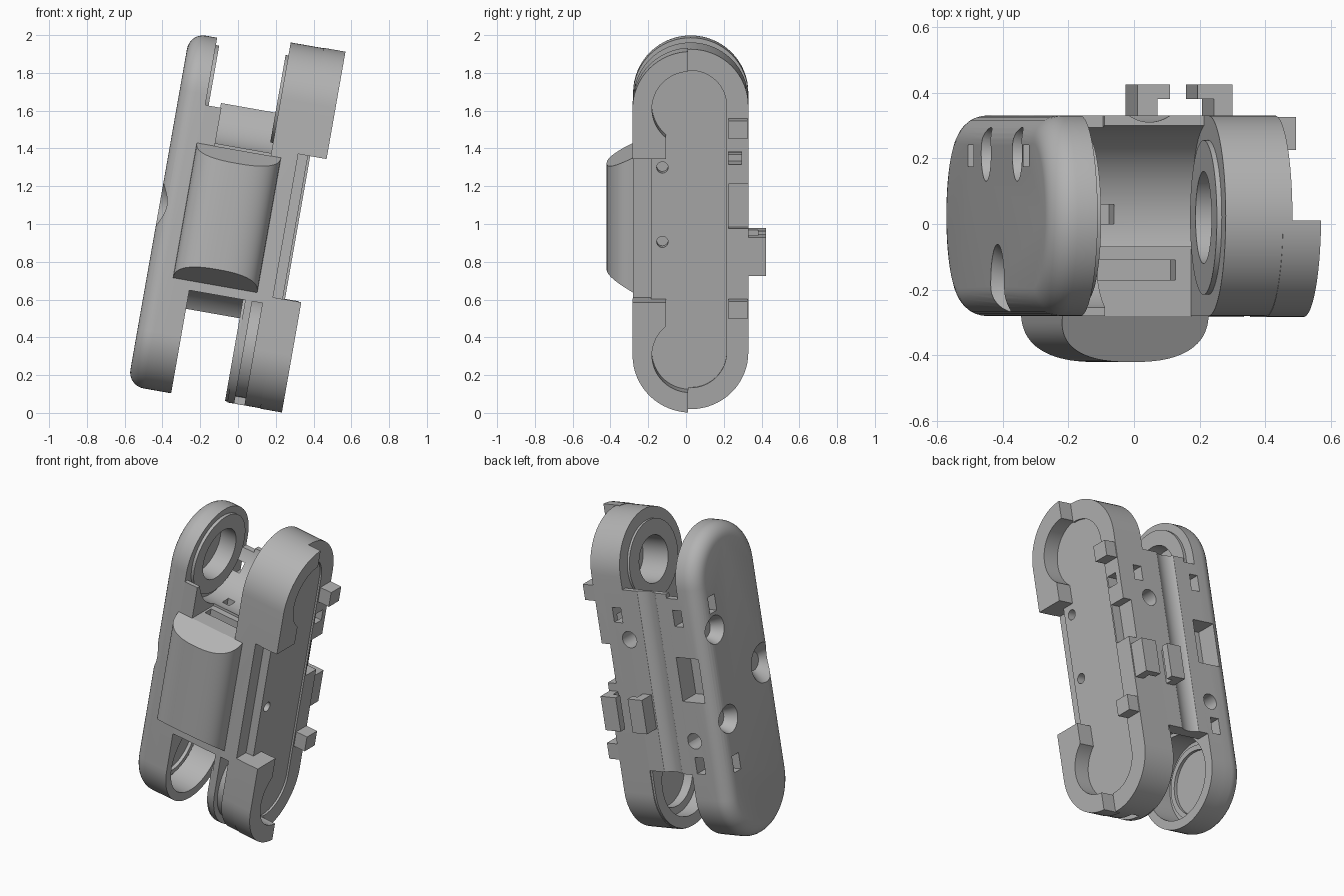
import bpy, bmesh, math
from mathutils import Matrix, Vector

cube = bpy.data.objects.get("Cube")
if cube:
    bpy.data.objects.remove(cube, do_unlink=True)

grey = bpy.data.materials.new("plain_grey")
grey.use_nodes = True
COLOR = (0.45, 0.45, 0.45, 1)
grey.diffuse_color = COLOR
grey.node_tree.nodes["Principled BSDF"].inputs["Base Color"].default_value = COLOR

# Everything is built upright, then leaned about y
LEAN = Matrix.Translation((0, 0, 1)) @ Matrix.Rotation(math.radians(10), 4, 'Y')
CY, R = 0.025, 0.305            # rounded end centre and radius
HUB_Y = 0.02                    # hub axis
LT, LB = 0.647, -0.639          # left end centres
RT, RB = 0.69, -0.635           # right end centres


def box(x0, x1, y0, y1, z0, z1):
    bm = bmesh.new()
    bmesh.ops.create_cube(bm, size=1)
    for v in bm.verts:
        v.co = ((x0 + x1) / 2 + v.co.x * (x1 - x0), (y0 + y1) / 2 + v.co.y * (y1 - y0),
                (z0 + z1) / 2 + v.co.z * (z1 - z0))
    return bm


def rod(a, b, r0, r1=None):
    """Cylinder or cone from point a to point b."""
    a, b = Vector(a), Vector(b)
    bm = bmesh.new()
    bmesh.ops.create_cone(bm, cap_ends=True, segments=64, radius1=r0,
                          radius2=r0 if r1 is None else r1, depth=(b - a).length)
    turn = Vector((0, 0, 1)).rotation_difference(b - a).to_matrix().to_4x4()
    bm.transform(Matrix.Translation((a + b) / 2) @ turn)
    return bm


def disc(x0, x1, z, r):
    return rod((x0, HUB_Y, z), (x1, HUB_Y, z), r)


def stadium(x0, x1, top, bottom, r, round_edge=0):
    """Slab with half-round ends, optionally rounded on the x0 side."""
    bm = bmesh.new()
    n = 32
    ring = []
    for z, start in ((top, 0), (bottom, math.pi)):
        for i in range(n + 1):
            a = start + math.pi * i / n
            ring.append(bm.verts.new((x0, CY + r * math.cos(a), z + r * math.sin(a))))
    face = bm.faces.new(ring)
    out = bmesh.ops.extrude_face_region(bm, geom=[face])
    bmesh.ops.translate(bm, vec=(x1 - x0, 0, 0),
                        verts=[g for g in out["geom"] if isinstance(g, bmesh.types.BMVert)])
    bmesh.ops.recalc_face_normals(bm, faces=bm.faces)
    if round_edge:
        edges = [e for e in bm.edges if all(abs(v.co.x - x0) < 1e-5 for v in e.verts)]
        bmesh.ops.bevel(bm, geom=edges, offset=round_edge, segments=8, profile=0.5, affect='EDGES')
    return bm


def make(name, bm):
    mesh = bpy.data.meshes.new(name)
    bm.to_mesh(mesh)
    bm.free()
    ob = bpy.data.objects.new(name, mesh)
    bpy.context.collection.objects.link(ob)
    return ob


def part(name, bm, cuts=()):
    """Build a part, subtract the cutters, shade it and lean it."""
    ob = make(name, bm)
    tools = []
    for c in cuts:
        tool = make("cutter", c)
        tool.hide_render = True
        mod = ob.modifiers.new("cut", 'BOOLEAN')
        mod.operation, mod.solver, mod.object = 'DIFFERENCE', 'EXACT', tool
        tools.append(tool)
    if tools:
        dg = bpy.context.evaluated_depsgraph_get()
        dg.update()
        baked = bpy.data.meshes.new_from_object(ob.evaluated_get(dg))
        ob.modifiers.clear()
        ob.data = baked
        for t in tools:
            bpy.data.objects.remove(t, do_unlink=True)
    ob.data.transform(LEAN)
    ob.data.materials.clear()
    ob.data.materials.append(grey)
    ob.data.shade_smooth()
    ob.data.set_sharp_from_angle(angle=math.radians(30))


def left_back_openings():
    """Windows and screw hole in the back of the left side."""
    return [box(-0.36, -0.205, 0.2, 0.4, -0.04, 0.23),
            box(-0.29, -0.23, 0.22, 0.4, 0.42, 0.52),
            box(-0.29, -0.23, 0.22, 0.4, -0.48, -0.38),
            rod((-0.245, 0.2, -0.28), (-0.245, 0.4, -0.28), 0.048)]


def right_back_hole():
    return rod((0.11, 0.2, 0.31), (0.11, 0.4, 0.31), 0.05)


# Left side: rounded outer shell with countersunk holes and small slots
cuts = left_back_openings() + [disc(-0.37, -0.2, LT + 0.015, 0.16), disc(-0.36, -0.1, LB, 0.25)]
for y, z, r in ((0.215, 0.375, 0.088), (0.215, -0.17, 0.088), (-0.18, 0.03, 0.125)):
    cuts.append(rod((-0.435, y, z), (-0.35, y, z), r, 0.055))
for z in (0.53, -0.44):
    cuts.append(box(-0.5, -0.37, 0.175, 0.24, z - 0.05, z + 0.05))
part("left_shell", stadium(-0.427, -0.28, LT, LB, R, 0.085), cuts)
part("left_inner_plate", stadium(-0.28, -0.193, LT, LB, R),
     left_back_openings() + [box(-0.5, 0, -1, 1, 0.59, 1.2), disc(-0.5, 0, 0.67, 0.285),
                             disc(-0.5, 0, LB, 0.25)])
part("left_upper_hub", disc(-0.285, -0.262, LT + 0.015, 0.25), [disc(-0.5, 0, LT + 0.015, 0.16)])
part("left_lower_ring", disc(-0.365, -0.34, LB, 0.22), [disc(-0.5, 0, LB, 0.19)])

# Centre body with roller hollows, back channel and a card slot
part("centre_body", box(-0.2, 0.112, -0.28, 0.33, -0.49, 0.615),
     [disc(-1, 1, 0.67, 0.285), box(-1, 1, -1, -0.07, 0.385, 1),
      disc(-1, 1, LB, 0.27), box(-1, 1, -1, 0.02, -1, -0.39),
      rod((-0.06, 0.42, -1), (-0.06, 0.42, 1), 0.11), right_back_hole(),
      box(-0.18, 0.06, -0.17, -0.11, 0.3, 1), box(-0.18, -0.13, 0, 0.06, 0.3, 1)])

# Front bulge: domed across, sloped at both ends
bm = bmesh.new()
rows = []
for i in range(41):
    a = math.pi * i / 40
    c, s = math.cos(a), math.sin(a)
    x = -0.063 + 0.226 * math.copysign(abs(c) ** 0.8, c)
    d = 0.14 * max(s, 0) ** 0.8
    rows.append([bm.verts.new((x, -0.28 - d, z)) for z in (-0.34 + 0.6 * d, 0.385 - 0.5 * d)])
for p, q in zip(rows, rows[1:]):
    bm.faces.new((p[0], q[0], q[1], p[1]))
bm.faces.new([r[0] for r in rows])
bm.faces.new([r[1] for r in rows])
bm.faces.new((rows[0][0], rows[0][1], rows[-1][1], rows[-1][0]))
bmesh.ops.recalc_face_normals(bm, faces=bm.faces)
part("front_bulge", bm)

# Right side body with hub openings, front step, front groove and back openings
cuts = [box(0.25, 1, -1, -0.185, -0.35, 0.42), box(0.145, 0.2, -1, 0.02, -1.2, -0.39),
        disc(0, 0.27, RT, 0.14), disc(0, 0.25, RB, 0.235),
        box(0.255, 1, 0.225, 1, 0.03, 0.27), box(0.2, 1, 0.225, 0.295, 0.375, 0.445),
        right_back_hole(), box(0.14, 0.2, 0.22, 0.4, 0.41, 0.5)]
for z in (0.357, -0.043):
    cuts.append(rod((0.25, -0.125, z), (0.4, -0.125, z), 0.03))
part("right_body", stadium(0.108, 0.302, RT, RB, R), cuts)
part("right_rim", stadium(0.295, 0.314, RT, RB, R),
     [stadium(0, 1, RT, RB, 0.19), box(0, 1, -1, 0.01, -2, 2),
      box(0, 1, 0.225, 1, 0.03, 0.27), box(0, 1, 0.225, 0.295, 0.375, 0.445)])
part("right_upper_hub", disc(0.093, 0.12, RT, 0.235), [disc(0, 1, RT, 0.14)])
part("right_lower_flange", stadium(0.095, 0.115, RB + 0.1, RB, 0.3),
     [disc(0, 1, RB, 0.235), box(0, 1, -1, 1, -0.39, 1)])
part("right_lower_neck", disc(0.14, 0.21, RB, 0.265), [disc(0, 1, RB, 0.235)])
part("right_lower_ring", disc(0.19, 0.255, RB, 0.24), [disc(0, 1, RB, 0.19)])

# Outer corner covers wrapping the front half of each right end
for name, z, clear, inner in (("upper_cover", RT, (-2, 0.42), (0.4, RT)),
                              ("lower_cover", RB, (-0.35, 2), (RB, -0.3))):
    part(name, stadium(0.285, 0.402, RT, RB, R + 0.003),
         [box(0, 1, -1, 1, *clear), box(0, 1, 0.01, 1, -2, 2),
          box(0, 1, -0.105, 1, *inner), disc(0, 1, z, 0.2)])

# Side tabs and the pair of facing hooks on the back
for name, z in (("upper_tab", 0.575), ("lower_tab", -0.395)):
    part(name, box(0.28, 0.39, 0.225, 0.325, z - 0.048, z + 0.048))
for name, leg, lip in (("inner_hook", (0.014, 0.075), (0.014, 0.115)),
                       ("outer_hook", (0.25, 0.307), (0.2, 0.307))):
    part(name + "_leg", box(*leg, 0.3, 0.385, -0.225, -0.018))
    part(name + "_lip", box(*lip, 0.38, 0.424, -0.225, -0.018))
